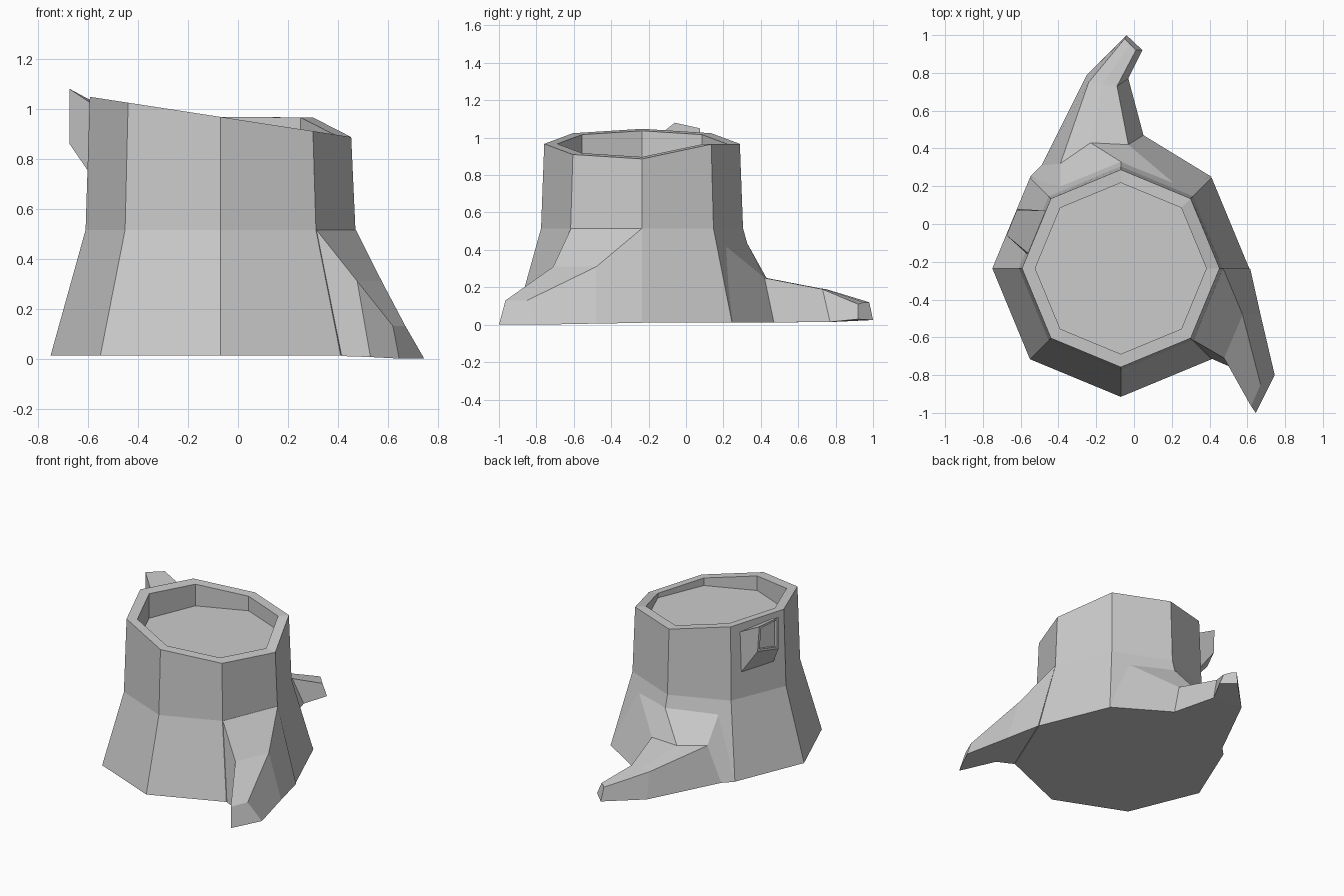
import bpy, bmesh, math
from mathutils import Vector

if "Cube" in bpy.data.objects:
    bpy.data.objects.remove(bpy.data.objects["Cube"])

CX, CY = -0.07, -0.235


def loft(name, sections, cap_start=False, cap_end=True):
    """Skin a list of closed cross-sections, returns bmesh and end face too."""
    bm = bmesh.new()
    rows = [[bm.verts.new(p) for p in s] for s in sections]
    n = len(rows[0])
    for a, b in zip(rows, rows[1:]):
        for i in range(n):
            j = (i + 1) % n
            bm.faces.new((a[i], a[j], b[j], b[i]))
    if cap_start:
        bm.faces.new(rows[0][::-1])
    end = bm.faces.new(rows[-1]) if cap_end else None
    bmesh.ops.recalc_face_normals(bm, faces=bm.faces[:])
    return name, bm, end


def finish(name, bm):
    me = bpy.data.meshes.new(name)
    bm.to_mesh(me)
    bm.free()
    ob = bpy.data.objects.new(name, me)
    bpy.context.collection.objects.link(ob)
    return ob


def octagon(r, z=None):
    """Ring of eight points; z=None follows the slanted saw cut."""
    pts = []
    for i in range(8):
        a = i * math.pi / 4
        x, y = CX + r * math.cos(a), CY + r * math.sin(a)
        zz = z
        if z is None:
            zz = 0.967 - 0.154 * (x - CX)
            if i == 1:            # chipped-up corner at back right
                zz = 0.965
        pts.append((x, y, zz))
    return pts


# Trunk: flared octagon with slanted rim and sunken cut surface
name, bm, _ = loft("trunk", [octagon(0.68, 0.012), octagon(0.54, 0.515),
                             octagon(0.523), octagon(0.453),
                             octagon(0.453, 0.865)], cap_start=True)
finish(name, bm)

# Front right root
name, bm, _ = loft("front_root", [
    [(0.615, -0.235, .01), (0.472, -0.235, .515), (0.314, -0.615, .515), (0.415, -0.715, .01)],
    [(0.67, -0.48, .006), (0.575, -0.48, .31), (0.477, -0.71, .31), (0.53, -0.765, .006)],
    [(0.745, -0.80, 0), (0.67, -0.85, .13), (0.62, -0.965, .13), (0.645, -1.0, 0)],
])
finish(name, bm)

# Back root
name, bm, _ = loft("back_root", [
    [(-.55, .25, .012), (-.39, .19, .43), (-.07, .33, .43), (.23, .20, .43), (.41, .25, .012)],
    [(-.49, .31, .012), (-.39, .32, .25), (-.23, .43, .25), (-.03, .42, .25), (.05, .47, .012)],
    [(-.25, .79, .015), (-.24, .75, .19), (-.165, .74, .19), (-.09, .73, .19), (-.03, .77, .015)],
    [(-.04, 1.0, .025), (-.05, .98, .12), (-.02, .95, .12), (.01, .92, .11), (.045, .92, .03)],
])
finish(name, bm)

# Branch stub with a recessed cut end
name, bm, end = loft("branch_stub", [
    [(-.555, -.16, 1.0), (-.465, .07, .97), (-.475, .07, .69), (-.565, -.16, .70)],
    [(-.675, -.06, 1.08), (-.62, .075, 1.05), (-.61, .08, .875), (-.675, -.06, .86)],
])
bmesh.ops.inset_region(bm, faces=[end], thickness=0.02)
bmesh.ops.translate(bm, verts=end.verts[:], vec=Vector((0.02, -0.008, -0.005)) * 0.01)
inner = bmesh.ops.extrude_discrete_faces(bm, faces=[end])["faces"][0]
bmesh.ops.translate(bm, verts=inner.verts[:], vec=Vector((0.025, -0.01, -0.005)))
finish(name, bm)
